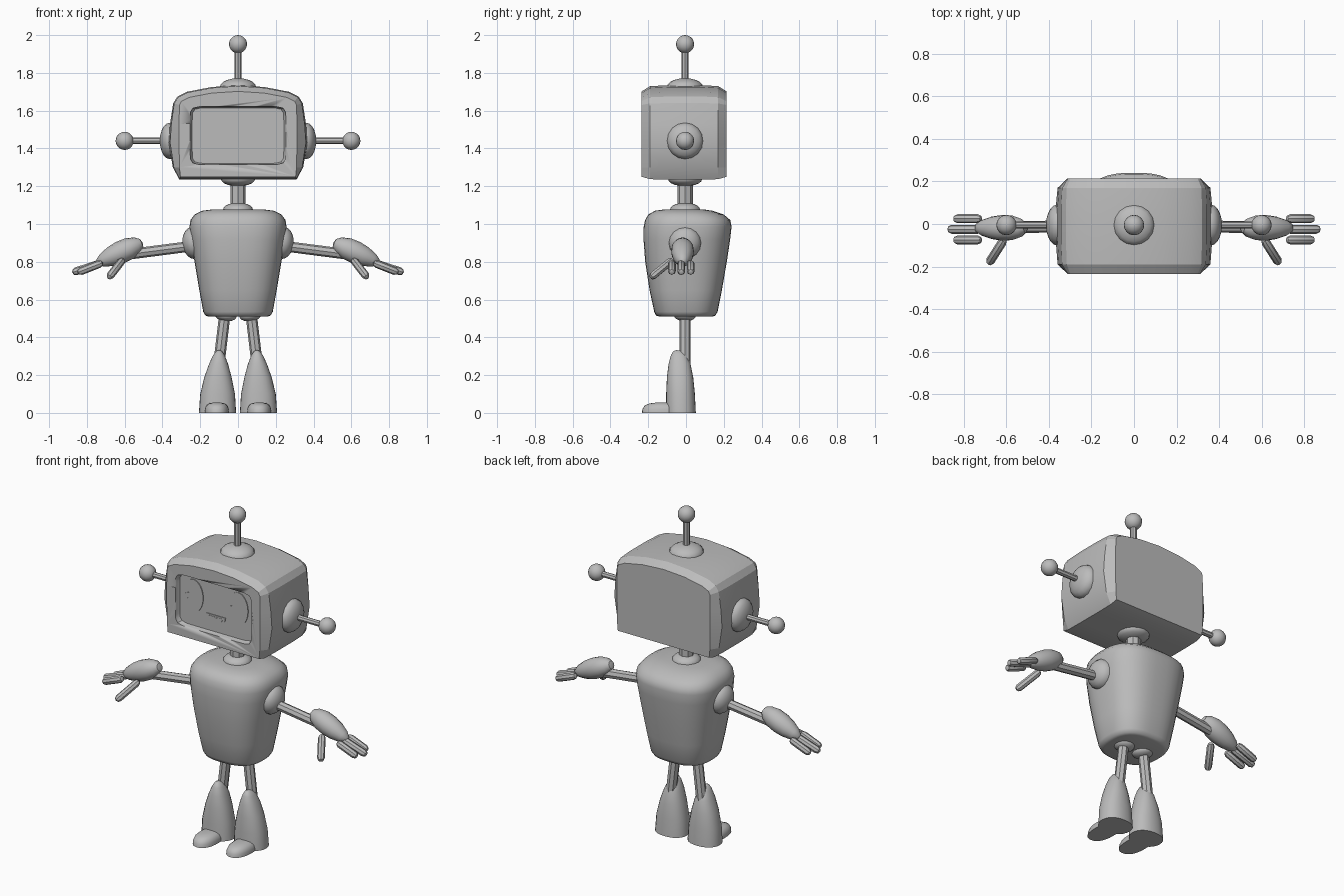
import bpy
import bmesh
from math import sin, cos, pi, radians
from mathutils import Vector

if "Cube" in bpy.data.objects:
    bpy.data.objects.remove(bpy.data.objects["Cube"])

GREY = (0.5, 0.5, 0.5, 1)
grey = bpy.data.materials.new("plain grey")
grey.use_nodes = True
grey.diffuse_color = GREY
grey.node_tree.nodes["Principled BSDF"].inputs["Base Color"].default_value = GREY

MID = -0.005  # depth of the robot's main axis
SIDES = ((1, "left"), (-1, "right"))


def loft(name, rings, angle=35):
    """Skin a list of equal-length closed rings and cap both ends."""
    bm = bmesh.new()
    loops = [[bm.verts.new(p) for p in ring] for ring in rings]
    for a, b in zip(loops, loops[1:]):
        for i in range(len(a)):
            j = (i + 1) % len(a)
            bm.faces.new((a[i], a[j], b[j], b[i]))
    bm.faces.new(loops[0])
    bm.faces.new(loops[-1])
    bmesh.ops.remove_doubles(bm, verts=bm.verts, dist=0.0002)
    bmesh.ops.recalc_face_normals(bm, faces=bm.faces)
    mesh = bpy.data.meshes.new(name)
    bm.to_mesh(mesh)
    bm.free()
    mesh.materials.append(grey)
    obj = bpy.data.objects.new(name, mesh)
    bpy.context.collection.objects.link(obj)
    bpy.ops.object.select_all(action="DESELECT")
    obj.select_set(True)
    bpy.context.view_layer.objects.active = obj
    bpy.ops.object.shade_smooth_by_angle(angle=radians(angle))
    return obj


def oval(rx, ry, power=2, count=24):
    """Superellipse points; higher power gives squarer corners."""
    pts = []
    for i in range(count):
        c, s = cos(2 * pi * i / count), sin(2 * pi * i / count)
        k = (abs(c) ** power + abs(s) ** power) ** (-1 / power)
        pts.append((rx * c * k, ry * s * k))
    return pts


def lathe(name, base, direction, profile, sides=16):
    """Revolve (distance, radius) pairs around a direction."""
    base = Vector(base)
    turn = Vector(direction).to_track_quat("Z", "Y")
    return loft(name, [[base + turn @ Vector((x, y, d)) for x, y in oval(max(r, 1e-5), max(r, 1e-5), 2, sides)]
                       for d, r in profile])


def rod(name, start, end, radius):
    axis = Vector(end) - Vector(start)
    return lathe(name, start, axis, [(0, radius), (axis.length, radius)], 8)


def dome(name, base, direction, radius, height):
    steps = [i * pi / 10 for i in range(6)]
    return lathe(name, base, direction, [(-0.03, radius)] + [(height * sin(t), radius * cos(t)) for t in steps])


def ball(name, centre, radius):
    return lathe(name, centre, (0, 0, 1), [(-radius * cos(i * pi / 10), radius * sin(i * pi / 10)) for i in range(11)])


def capsule(name, start, end, radius):
    axis = Vector(end) - Vector(start)
    n, r = axis.length, radius
    return lathe(name, start, axis, [(0, 0), (r * 0.3, r * 0.7), (r, r), (n - r, r), (n - r * 0.3, r * 0.7), (n, 0)], 8)


def plate(name, points, back, front):
    return loft(name, [[(x, y, z) for x, z in points] for y in (back, front)])


# Head: crowned outline, narrowed at the front and back
full = [(0.31, 1.235), (0.345, 1.3), (0.368, 1.43), (0.36, 1.53), (0.343, 1.64),
        (0.32, 1.675), (0.27, 1.7), (0.14, 1.725), (0, 1.735)]
end = [(0.305, 1.25), (0.31, 1.3), (0.312, 1.43), (0.312, 1.53), (0.31, 1.63),
       (0.3, 1.65), (0.26, 1.67), (0.14, 1.693), (0, 1.702)]
rings = []
for depth, blend in ((-0.235, 0), (-0.19, 0.85), (-0.08, 1), (0.08, 1), (0.17, 0.85), (0.215, 0)):
    half = [(a + (b - a) * blend, c + (d - c) * blend) for (a, c), (b, d) in zip(end, full)]
    outline = half + [(-x, z) for x, z in reversed(half[:-1])]
    rings.append([(x, depth, z) for x, z in outline])
head = loft("head", rings, 20)

# Recessed screen
cutter = loft("screen_cutter", [[(x * k, y, z * k + 1.468) for x, z in oval(0.255, 0.155, 12, 64)]
                                for y, k in ((-0.26, 1), (-0.225, 0.99), (-0.208, 0.95))])
cutter.hide_render = True
cutter.hide_viewport = True
cut = head.modifiers.new("screen", "BOOLEAN")
cut.object = cutter
cut.operation = "DIFFERENCE"
cut.solver = "EXACT"

# Face: notched oval eyes and a half-round mouth with a tongue
for x0, size, side in ((-0.15, 1, "right"), (0.15, 0.7, "left")):
    rim = [(x0 + x, 1.502 + z) for x, z in oval(0.065, 0.098, 2, 32)]
    teeth = [(x0 + dx * size - 0.065 * (1 - size), 1.502 + dz * size)
             for dx, dz in ((-0.025, 0.015), (-0.055, 0.002), (-0.02, -0.012))]
    plate(side + "_eye", rim[:15] + teeth + rim[18:], -0.206, -0.213)


def half_round(rx, rz, z0):
    return [(rx * cos(i * pi / 12), z0 - rz * sin(i * pi / 12)) for i in range(13)]


plate("mouth", half_round(0.064, 0.056, 1.422), -0.206, -0.212)
plate("mouth_inside", half_round(0.046, 0.038, 1.413), -0.206, -0.214)
plate("tongue", [(x, z + 1.394) for x, z in oval(0.018, 0.015, 2, 12)], -0.206, -0.215)

# Top aerial and side aerials
dome("aerial_base", (0, MID, 1.725), (0, 0, 1), 0.096, 0.047)
rod("aerial_rod", (0, MID, 1.75), (0, MID, 1.93), 0.019)
ball("aerial_ball", (0, MID, 1.952), 0.048)
for s, side in SIDES:
    dome(side + "_ear", (s * 0.362, MID, 1.44), (s, 0, 0), 0.096, 0.052)
    rod(side + "_ear_rod", (s * 0.38, MID, 1.44), (s * 0.58, MID, 1.44), 0.017)
    ball(side + "_ear_ball", (s * 0.6, MID, 1.44), 0.048)

# Neck
rod("neck", (0, MID, 1.07), (0, MID, 1.24), 0.041)
dome("neck_collar", (0, MID, 1.075), (0, 0, 1), 0.08, 0.038)
dome("head_collar", (0, MID, 1.237), (0, 0, -1), 0.09, 0.037)

# Torso: (height, half width, front, back)
rings = []
for z, w, front, back in ((0.51, 0.155, -0.14, 0.14), (0.515, 0.172, -0.158, 0.155), (0.535, 0.184, -0.168, 0.167),
                          (0.65, 0.205, -0.193, 0.19), (0.8, 0.23, -0.216, 0.216), (0.92, 0.249, -0.225, 0.234),
                          (0.985, 0.257, -0.224, 0.241), (1.02, 0.252, -0.217, 0.235), (1.05, 0.23, -0.2, 0.2),
                          (1.07, 0.19, -0.165, 0.14), (1.078, 0.13, -0.11, 0.09)):
    shape = oval(w, (back - front) / 2, 2.7, 40)
    rings.append([(x, y + (back + front) / 2, z) for x, y in shape])
loft("torso", rings, 50)

for s, side in SIDES:
    # Arm
    dome(side + "_shoulder", (s * 0.235, MID, 0.9), (s, 0, -0.1), 0.086, 0.06)
    rod(side + "_arm", (s * 0.25, -0.01, 0.882), (s * 0.56, -0.015, 0.842), 0.028)
    # Hand: a tapering egg with three fingers and a thumb
    lathe(side + "_hand", (s * 0.505, -0.018, 0.902), (s * 0.25, 0, -0.112),
          [(0, 0), (0.006, 0.023), (0.03, 0.043), (0.075, 0.058), (0.13, 0.06),
           (0.18, 0.053), (0.23, 0.037), (0.258, 0.02), (0.268, 0)])
    for i, reach in enumerate((0.85, 0.878, 0.85)):
        y = 0.025 - 0.05 * i
        capsule(f"{side}_finger_{i + 1}", (s * 0.715, y, 0.796), (s * reach, y, 0.743), 0.021)
    capsule(side + "_thumb", (s * 0.61, -0.07, 0.812), (s * 0.685, -0.188, 0.715), 0.021)
    # Leg
    dome(side + "_hip", (s * 0.065, MID, 0.515), (s * 0.1, 0, -1), 0.058, 0.03)
    rod(side + "_leg", (s * 0.07, MID, 0.52), (s * 0.102, MID, 0.25), 0.03)
    # Boot: (height, inner edge, outer edge, front, back)
    rings = []
    for z, inner, outer, front, back in ((0, 0.01, 0.207, -0.106, 0.052), (0.1, 0.016, 0.2, -0.105, 0.047),
                                         (0.19, 0.034, 0.178, -0.101, 0.038), (0.26, 0.053, 0.153, -0.092, 0.024),
                                         (0.305, 0.07, 0.132, -0.08, 0.005), (0.326, 0.084, 0.117, -0.068, -0.02),
                                         (0.333, 0.1, 0.1002, -0.05, -0.0498)):
        shape = oval((outer - inner) / 2, (back - front) / 2, 2.3)
        rings.append([(s * ((inner + outer) / 2 + x), (front + back) / 2 + y, z) for x, y in shape])
    loft(side + "_boot", rings, 50)
    # Rounded toe cap, flat underneath
    rings = [[(s * 0.112 + x, y - 0.12, z) for x, y in oval(0.065 * k, 0.113 * k, 2.3)]
             for z, k in ((0, 1), (0.02, 0.98), (0.038, 0.88), (0.05, 0.65), (0.055, 0.3))]
    loft(side + "_toe", rings, 50)
